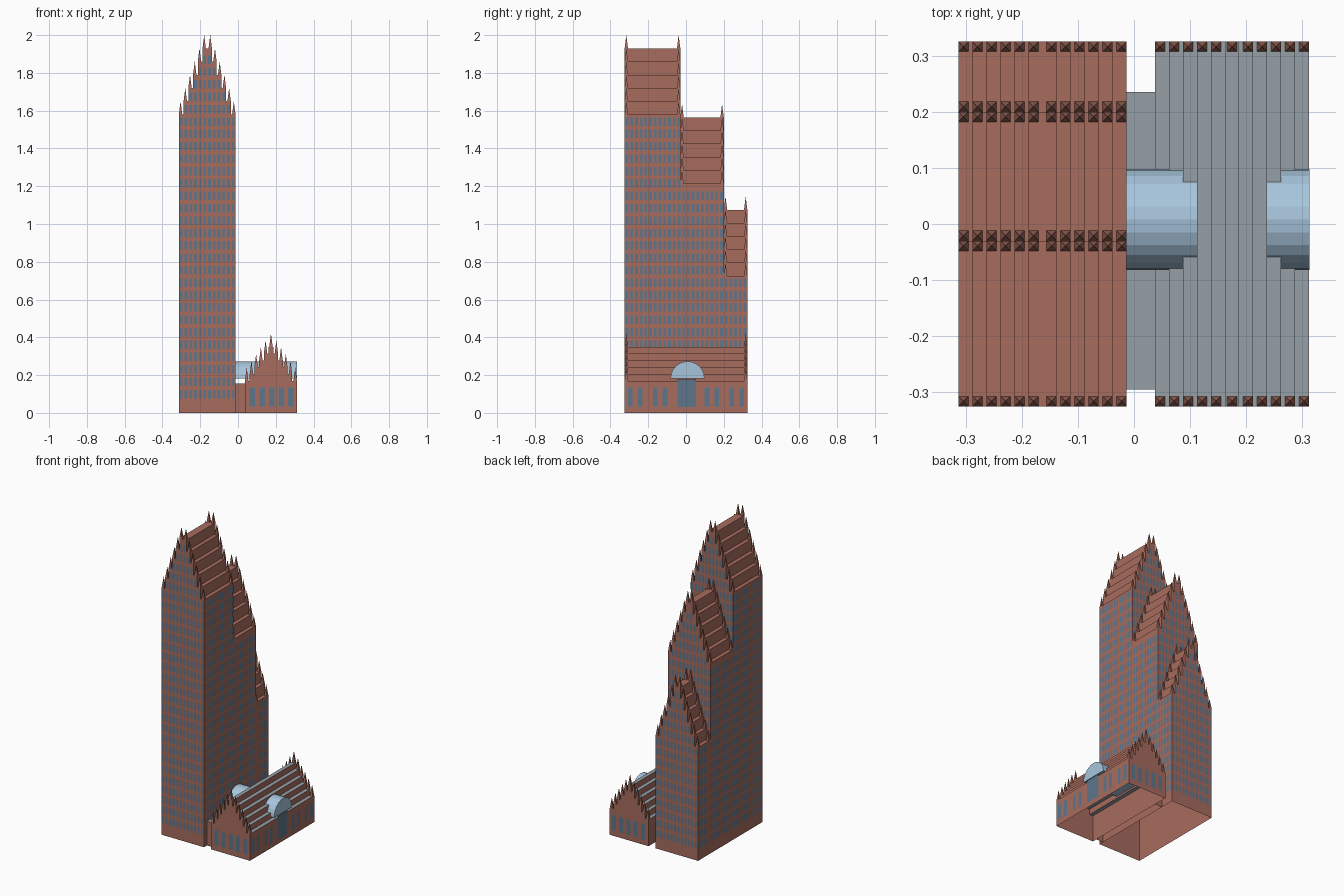
import bpy, bmesh, math

if "Cube" in bpy.data.objects:
    bpy.data.objects.remove(bpy.data.objects["Cube"])


def material(name, rgb):
    m = bpy.data.materials.new(name)
    m.diffuse_color = (*rgb, 1)
    m.use_nodes = True
    m.node_tree.nodes["Principled BSDF"].inputs["Base Color"].default_value = m.diffuse_color
    return m


BRICK = material("brick", (0.39, 0.15, 0.112))
GREY = material("grey roof", (0.305, 0.352, 0.381))
GLASS = material("vault glass", (0.39, 0.56, 0.72))
PANE = material("window glass", (0.114, 0.181, 0.262))


def finish(name, bm, *mats):
    mesh = bpy.data.meshes.new(name)
    bm.to_mesh(mesh)
    bm.free()
    for m in mats:
        mesh.materials.append(m)
    ob = bpy.data.objects.new(name, mesh)
    bpy.context.collection.objects.link(ob)
    return ob


def extrude(bm, pts, offset, open_bottom=True):
    """Extrude a planar outline into a solid, optionally without its underside."""
    face = bm.faces.new([bm.verts.new(p) for p in pts])
    geo = bmesh.ops.extrude_face_region(bm, geom=[face], use_keep_orig=True)["geom"]
    bmesh.ops.translate(bm, vec=offset,
                        verts=[v for v in geo if isinstance(v, bmesh.types.BMVert)])
    bmesh.ops.recalc_face_normals(bm, faces=bm.faces[:])
    bm.normal_update()
    if open_bottom:
        low = [f for f in bm.faces if f.normal.z < -0.9]
        bmesh.ops.delete(bm, geom=low, context="FACES")


def grey_treads(bm):
    for f in bm.faces:
        f.material_index = int(f.normal.z > 0.9)


def stepped_outline(cx, half, z0, eave, rise, y):
    """Crow-stepped gable outline with six levels."""
    right = [(half, z0)]
    for i in range(6):
        e = half - STEP * i
        right.append((e, eave + rise * i))
        if i < 5:
            right.append((e - STEP, eave + rise * i))
    left = [(-x, z) for x, z in reversed(right)]
    return [(cx + x, y, z) for x, z in right + left]


def add_spires(bm, cx, half, eave, rise, y):
    """Row of small square pyramids standing on each gable step."""
    for i in range(6):
        x = half - STEP * i - R
        for px in ([0] if x < R else [x, -x]):
            z = eave + rise * i
            base = [bm.verts.new((cx + px + sx * R, y + sy * R, z))
                    for sx, sy in ((-1, -1), (1, -1), (1, 1), (-1, 1))]
            tip = bm.verts.new((cx + px, y, z + 0.07))
            for k in range(4):
                bm.faces.new((base[k], base[(k + 1) % 4], tip))


def pane_x(bm, x, y, z0, z1, w, s):
    """Pane on a wall facing s * x."""
    p = [(x, y - s * w / 2, z0), (x, y + s * w / 2, z0),
         (x, y + s * w / 2, z1), (x, y - s * w / 2, z1)]
    bm.faces.new([bm.verts.new(q) for q in p])


def pane_y(bm, x, y, z0, z1, w, s):
    """Pane on a wall facing s * y."""
    p = [(x + s * w / 2, y, z0), (x - s * w / 2, y, z0),
         (x - s * w / 2, y, z1), (x + s * w / 2, y, z1)]
    bm.faces.new([bm.verts.new(q) for q in p])


STEP, R, OUT = 0.025, 0.009, 0.002
TX, TH, RISE = -0.163, 0.15, 0.07
TIERS = (("front", -0.325, -0.03, 1.58),
         ("middle", -0.03, 0.2, 1.215),
         ("back", 0.2, 0.325, 0.725))
BASE = 0.725

# tower base, one hollow box under all three tiers
bm = bmesh.new()
extrude(bm, [(TX - TH, -0.325, 0), (TX + TH, -0.325, 0),
             (TX + TH, -0.325, BASE), (TX - TH, -0.325, BASE)], (0, 0.65, 0))
finish("tower_base", bm, BRICK)

# tower tiers with stepped gables and spires
for name, y0, y1, eave in TIERS:
    bm = bmesh.new()
    z0 = BASE if eave > BASE else BASE - 0.02
    extrude(bm, stepped_outline(TX, TH, z0, eave, RISE, y0), (0, y1 - y0, 0))
    finish("tower_" + name, bm, BRICK)
    bm = bmesh.new()
    for y in (y0 + R, y1 - R):
        add_spires(bm, TX, TH, eave, RISE, y)
    finish("tower_spires_" + name, bm, BRICK)

# tower windows
PITCH, WH, WW, TOP = 0.0656, 0.045, 0.0145, 1.565
bm = bmesh.new()
rows = [TOP - PITCH * k for k in range(-6, 23)]
for z in rows:
    # gable walls, front and back of each tier
    for c in range(12):
        x = (c - 5.5) * STEP
        step = int((TH - abs(x)) / STEP)
        roof = RISE * step - 0.008
        if z < TIERS[0][3] + roof:
            pane_y(bm, TX + x, -0.325 - OUT, z - WH, z, WW, -1)
        for i, (_, y0, y1, eave) in enumerate(TIERS):
            hidden = TIERS[i + 1][3] + RISE * step if i < 2 else 0
            if hidden < z - WH and z < eave + roof:
                pane_y(bm, TX + x, y1 + OUT, z - WH, z, WW, 1)
    # long side walls
    for c in range(26):
        y = (c - 12.5) * STEP
        eave = next(t[3] for t in TIERS if y < t[2])
        if z < eave:
            for s in (-1, 1):
                pane_x(bm, TX + s * (TH + OUT), y, z - WH, z, WW, s)
finish("tower_windows", bm, PANE)

# low hall with grey stepped roof
HX, HH, HE, HR = 0.1745, 0.1375, 0.17, 0.036
bm = bmesh.new()
extrude(bm, stepped_outline(HX, HH, 0, HE, HR, -0.325), (0, 0.65, 0))
grey_treads(bm)
finish("hall", bm, BRICK, GREY)
bm = bmesh.new()
for y in (-0.325 + R, 0.325 - R):
    add_spires(bm, HX, HH, HE, HR, y)
finish("hall_spires", bm, BRICK)

# hall windows and entrance
bm = bmesh.new()
for s in (-1, 1):
    for i in range(5):
        pane_y(bm, HX + 0.004 + (i - 2) * 0.051, s * (0.325 + OUT), 0.035, 0.135, 0.029, s)
    for y in (0.112, 0.163, 0.242, 0.295):
        pane_x(bm, HX + HH + OUT, s * y, 0.035, 0.135, 0.026, 1)
pane_x(bm, HX + HH + OUT, 0.004, 0.03, 0.178, 0.1, 1)
finish("hall_windows", bm, PANE)

# link between tower and hall
bm = bmesh.new()
extrude(bm, [(-0.013, -0.295, 0), (0.037, -0.295, 0),
             (0.037, -0.295, 0.155), (-0.013, -0.295, 0.155)], (0, 0.53, 0))
grey_treads(bm)
finish("link", bm, BRICK, GREY)

# glass barrel vault crossing the hall
bm = bmesh.new()
arc = [math.pi * i / 12 for i in range(13)]
extrude(bm, [(-0.013, 0.008 + 0.09 * math.cos(a), 0.183 + 0.09 * math.sin(a)) for a in arc],
        (0.326, 0, 0), open_bottom=False)
finish("glass_vault", bm, GLASS)
